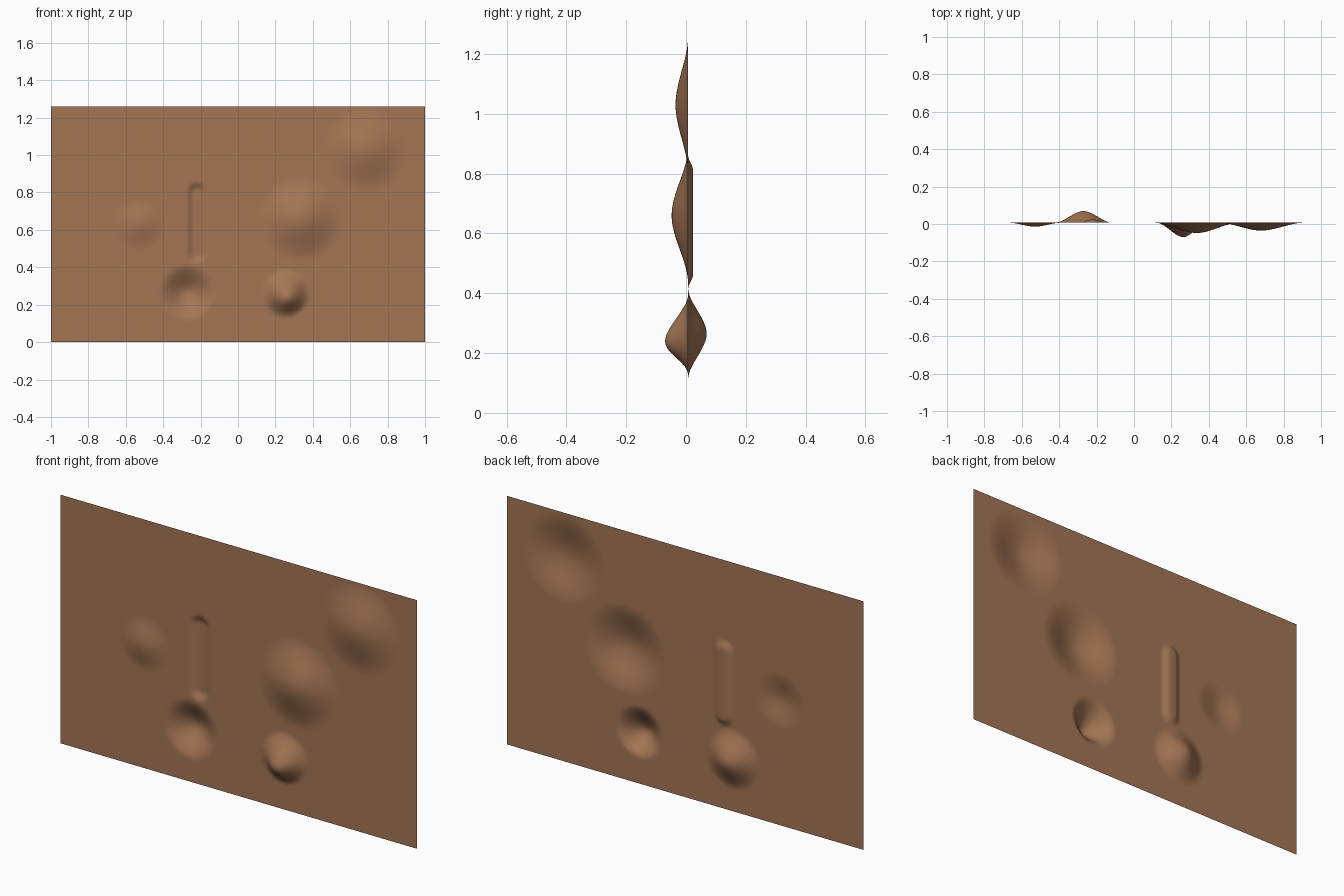
import bpy, bmesh
from mathutils import Vector

if "Cube" in bpy.data.objects:
    bpy.data.objects.remove(bpy.data.objects["Cube"])

WIDTH, HEIGHT, PLANE_Y = 2.0, 1.26, 0.007
NX, NZ = 240, 152


def smooth(t):
    t = max(0.0, min(1.0, t))
    return t * t * (3 - 2 * t)


# Soft bumps: centre x, centre z, radius, pull direction (negative y is forward)
bumps = [
    (0.255, 0.26, 0.135, Vector((0.008, -0.077, -0.02))),
    (-0.27, 0.265, 0.155, Vector((0, 0.062, 0))),
    (0.335, 0.66, 0.23, Vector((0, -0.055, 0))),
    (0.68, 1.03, 0.23, Vector((0, -0.042, 0))),
    (-0.53, 0.63, 0.14, Vector((0, -0.021, 0))),
]

# Upright rounded groove pressed into the sheet
GROOVE_X, GROOVE_LOW, GROOVE_HIGH = -0.22, 0.475, 0.80
GROOVE_R, GROOVE_DEPTH = 0.06, 0.016


def displacement(x, z):
    move = Vector((0, 0, 0))
    for cx, cz, r, pull in bumps:
        d = ((x - cx) ** 2 + (z - cz) ** 2) ** 0.5
        move += pull * smooth(1 - d / r)
    nearest = max(GROOVE_LOW, min(GROOVE_HIGH, z))
    d = ((x - GROOVE_X) ** 2 + (z - nearest) ** 2) ** 0.5
    move.y += GROOVE_DEPTH * smooth((GROOVE_R - d) / 0.045)
    return move


# Upright sheet as a fine grid
bm = bmesh.new()
rows = []
for j in range(NZ + 1):
    z = HEIGHT * j / NZ
    row = []
    for i in range(NX + 1):
        x = WIDTH * (i / NX - 0.5)
        row.append(bm.verts.new(Vector((x, PLANE_Y, z)) + displacement(x, z)))
    rows.append(row)
for low, high in zip(rows, rows[1:]):
    for i in range(NX):
        bm.faces.new((low[i], low[i + 1], high[i + 1], high[i])).smooth = True

mesh = bpy.data.meshes.new("bumpy_sheet")
bm.to_mesh(mesh)
bm.free()

# Brown earth colour
brown = bpy.data.materials.new("brown")
brown.diffuse_color = (0.37, 0.18, 0.09, 1)
brown.use_nodes = True
brown.node_tree.nodes["Principled BSDF"].inputs["Base Color"].default_value = brown.diffuse_color
mesh.materials.append(brown)

sheet = bpy.data.objects.new("bumpy_sheet", mesh)
bpy.context.collection.objects.link(sheet)
